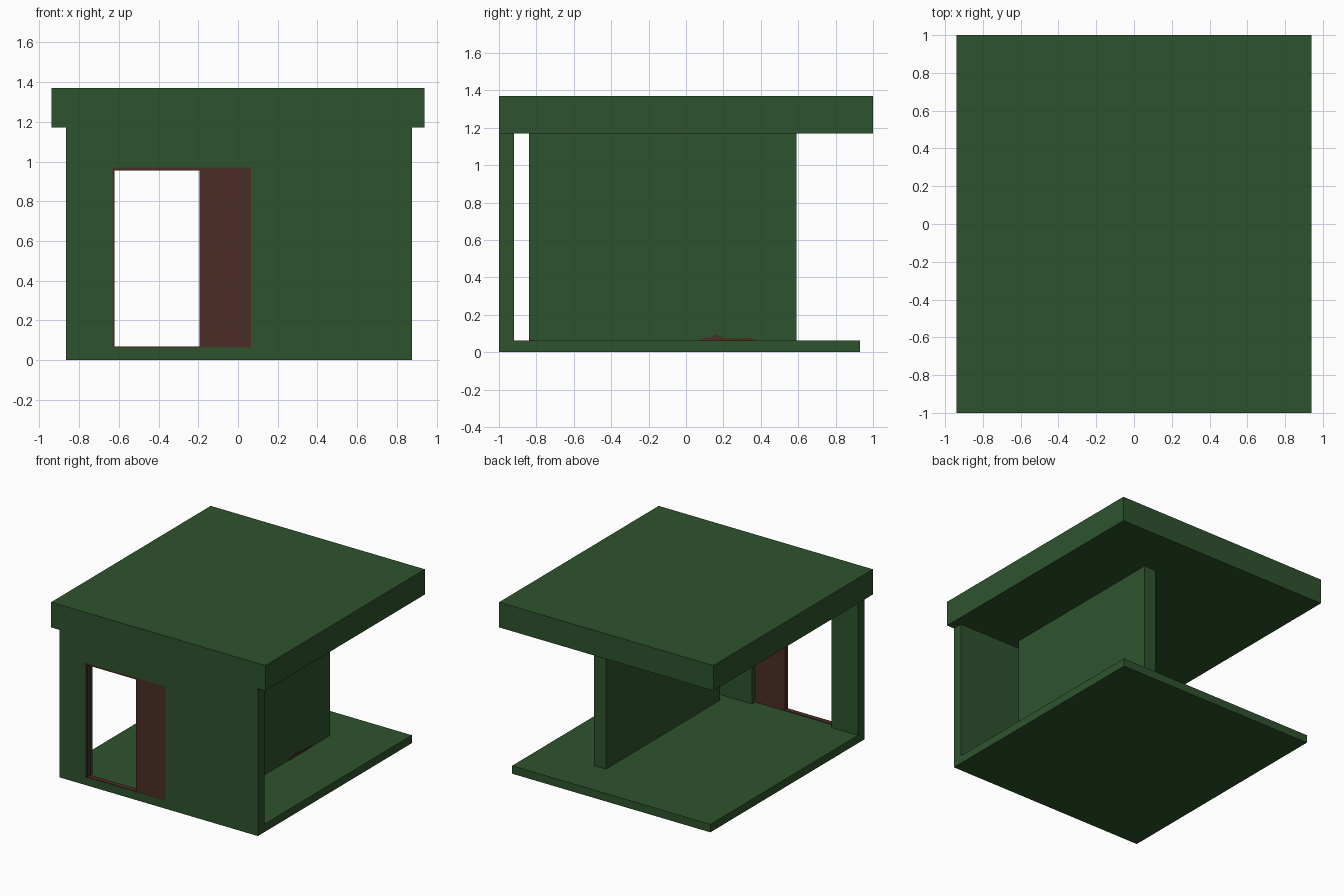
import bpy, bmesh

if "Cube" in bpy.data.objects:
    bpy.data.objects.remove(bpy.data.objects["Cube"])


def material(name, rgb):
    m = bpy.data.materials.new(name)
    m.diffuse_color = (*rgb, 1.0)
    m.use_nodes = True
    m.node_tree.nodes["Principled BSDF"].inputs["Base Color"].default_value = m.diffuse_color
    return m


GREEN = material("dark_green", (0.027, 0.086, 0.027))
BROWN = material("red_brown", (0.075, 0.026, 0.019))


def finish(bm, name, mat):
    bmesh.ops.recalc_face_normals(bm, faces=bm.faces)
    me = bpy.data.meshes.new(name)
    bm.to_mesh(me)
    bm.free()
    me.materials.append(mat)
    ob = bpy.data.objects.new(name, me)
    bpy.context.collection.objects.link(ob)
    return ob


def box(name, x, y, z, mat):
    bm = bmesh.new()
    bmesh.ops.create_cube(bm, size=1.0)
    for v in bm.verts:
        v.co = [(a[0] + a[1]) / 2 + c * (a[1] - a[0])
                for a, c in zip((x, y, z), v.co)]
    return finish(bm, name, mat)


def ring(name, outer, inner, y, mat):
    """Rectangular frame; rectangles are (x0, x1, z0, z1), depth along y."""
    bm = bmesh.new()
    loops = []
    for r in (outer, inner):
        for yy in y:
            loops.append([bm.verts.new((px, yy, pz)) for px, pz in
                          ((r[0], r[2]), (r[1], r[2]), (r[1], r[3]), (r[0], r[3]))])
    of, ob_, nf, nb = loops
    for a, b in ((of, nf), (nf, nb), (nb, ob_), (ob_, of)):
        for i in range(4):
            j = (i + 1) % 4
            bm.faces.new((a[i], a[j], b[j], b[i]))
    return finish(bm, name, mat)


def side_plate(name, profile, x, mat):
    """Profile of (y, z) points extruded along x."""
    bm = bmesh.new()
    f = bm.faces.new([bm.verts.new((x[0], py, pz)) for py, pz in profile])
    ext = bmesh.ops.extrude_face_region(bm, geom=[f])
    for v in ext["geom"]:
        if isinstance(v, bmesh.types.BMVert):
            v.co.x = x[1]
    return finish(bm, name, mat)


# Main structure
box("roof_slab", (-0.94, 0.94), (-1, 1), (1.17, 1.37), GREEN)
box("floor_slab", (-0.865, 0.875), (-0.92, 0.93), (0, 0.063), GREEN)
box("partition_wall", (0.29, 0.395), (-0.84, 0.59), (0.063, 1.17), GREEN)
ring("front_wall", (-0.865, 0.875, 0, 1.17), (-0.632, 0.065, 0.063, 0.97),
     (-1, -0.92), GREEN)

# Doorway: thin frame and fixed side panel
ring("door_frame", (-0.632, -0.187, 0.063, 0.97), (-0.622, -0.195, 0.068, 0.955),
     (-0.999, -0.96), BROWN)
box("door_side_panel", (-0.187, 0.065), (-0.999, -0.96), (0.063, 0.97), BROWN)

# Small brown scraps along the foot of the partition
side_plate("wall_base_scrap",
           [(0.07, 0.063), (0.09, 0.077), (0.13, 0.08), (0.16, 0.096),
            (0.20, 0.078), (0.30, 0.073), (0.34, 0.08), (0.37, 0.063)],
           (0.39, 0.399), BROWN)
side_plate("wall_corner_scrap",
           [(-0.84, 0.063), (-0.84, 0.08), (-0.815, 0.063)],
           (0.39, 0.399), BROWN)
